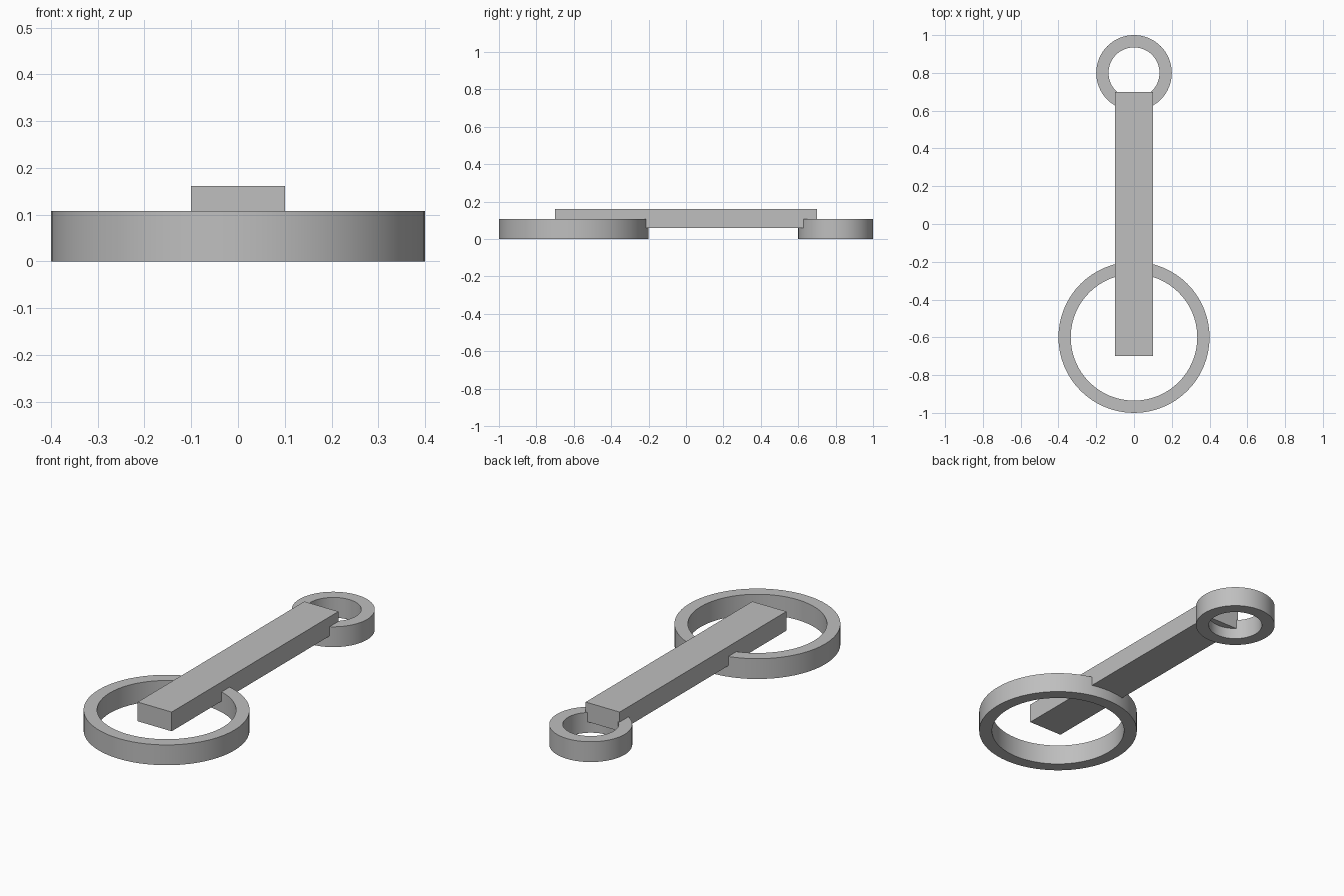
import bpy
import bmesh
import math

cube = bpy.data.objects.get("Cube")
if cube:
    bpy.data.objects.remove(cube, do_unlink=True)

# Single plain grey
grey = bpy.data.materials.new("plain grey")
grey.use_nodes = True
colour = (0.52, 0.52, 0.52, 1)
grey.diffuse_color = colour
grey.node_tree.nodes["Principled BSDF"].inputs["Base Color"].default_value = colour


def finish(name, bm):
    bmesh.ops.recalc_face_normals(bm, faces=bm.faces)
    mesh = bpy.data.meshes.new(name)
    bm.to_mesh(mesh)
    bm.free()
    mesh.materials.append(grey)
    obj = bpy.data.objects.new(name, mesh)
    bpy.context.collection.objects.link(obj)
    return obj


def ring(name, y, outer, inner, height, segments=64):
    """Flat-topped ring, spun from a rectangular section."""
    bm = bmesh.new()
    section = [(inner, 0), (outer, 0), (outer, height), (inner, height)]
    verts = [bm.verts.new((r, y, z)) for r, z in section]
    edges = [bm.edges.new((verts[i], verts[(i + 1) % 4])) for i in range(4)]
    bmesh.ops.spin(bm, geom=verts + edges, cent=(0, y, 0), axis=(0, 0, 1),
                   angle=2 * math.pi, steps=segments)
    bmesh.ops.remove_doubles(bm, verts=bm.verts, dist=0.0001)
    obj = finish(name, bm)
    bpy.ops.object.select_all(action='DESELECT')
    obj.select_set(True)
    bpy.context.view_layer.objects.active = obj
    bpy.ops.object.shade_smooth_by_angle(angle=math.radians(30))


# Rings at both ends
ring("large_ring", -0.6, 0.4, 0.335, 0.108)
ring("small_ring", 0.8, 0.2, 0.135, 0.108)

# Straight bar resting in the tops of both rings
bm = bmesh.new()
bmesh.ops.create_cube(bm, size=1)
bmesh.ops.scale(bm, vec=(0.2, 1.4, 0.102), verts=bm.verts)
bmesh.ops.translate(bm, vec=(0, 0, 0.11), verts=bm.verts)
finish("connecting_bar", bm)
